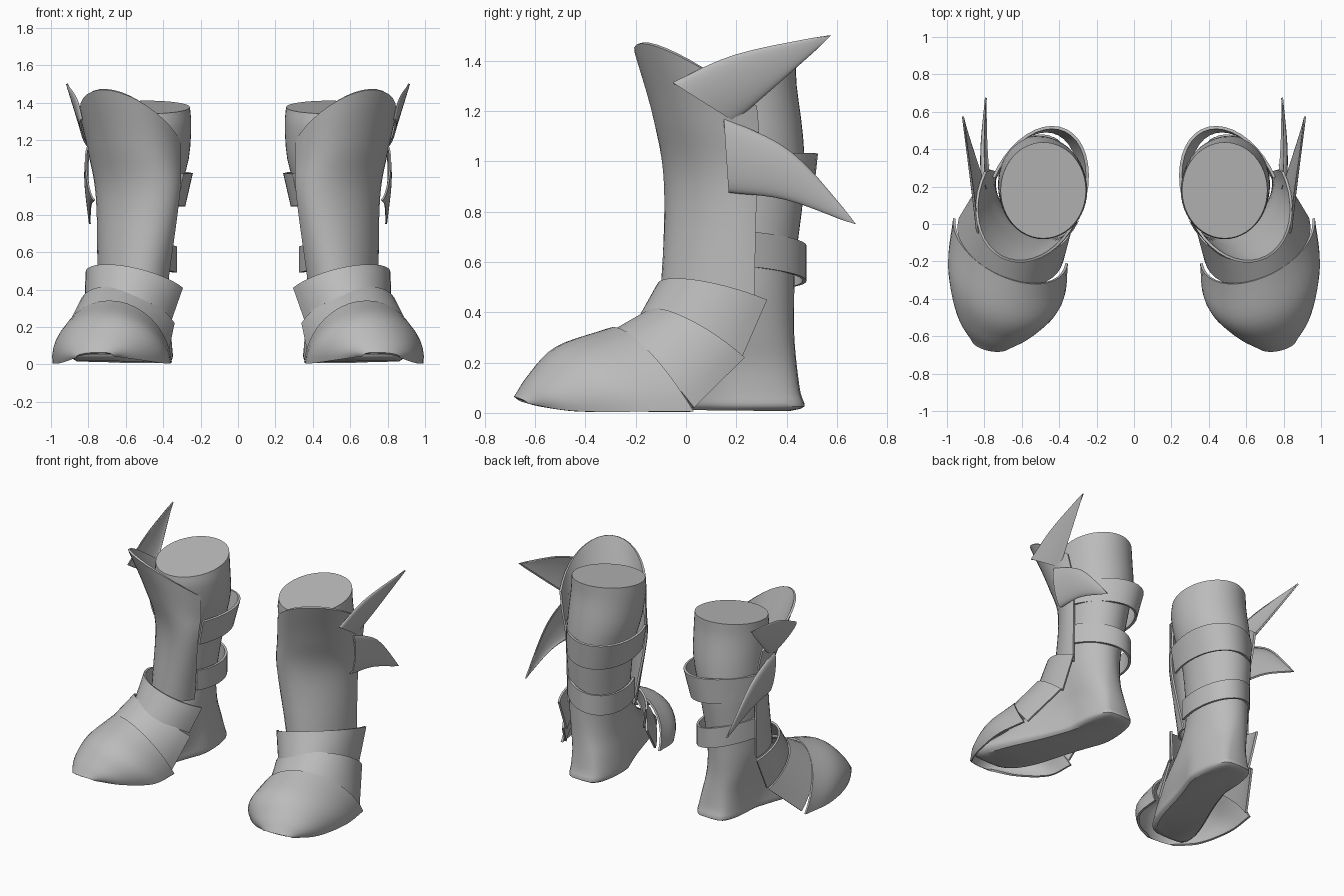
import bpy, bmesh
from math import sin, cos, pi, radians
from mathutils import Vector

old = bpy.data.objects.get("Cube")
if old:
    bpy.data.objects.remove(old)

steel = bpy.data.materials.new("grey_steel")
steel.use_nodes = True
grey = (0.5, 0.5, 0.5, 1)
steel.diffuse_color = grey
steel.node_tree.nodes["Principled BSDF"].inputs["Base Color"].default_value = grey


def spline(keys, steps):
    """Smooth rows of numbers through the key rows."""
    rows = [Vector(k) for k in keys]
    out = []
    for i in range(len(rows) - 1):
        b, c = rows[i], rows[i + 1]
        a = rows[i - 1] if i else b * 2 - c
        d = rows[i + 2] if i + 2 < len(rows) else c * 2 - b
        for s in range(steps):
            t = s / steps
            out.append(b + (c - a) * (t / 2)
                       + (a * 2 - b * 5 + c * 4 - d) * (t * t / 2)
                       + (b * 3 - a - c * 3 + d) * (t ** 3 / 2))
    return out + [rows[-1]]


def loft(name, rings, closed=False, thickness=0.0):
    """Skin a list of rings, then mirror it to the other boot."""
    bm = bmesh.new()
    rows = [[bm.verts.new(p) for p in ring] for ring in rings]
    n = len(rows[0])
    for low, high in zip(rows, rows[1:]):
        for j in range(n if closed else n - 1):
            k = (j + 1) % n
            bm.faces.new((low[j], low[k], high[k], high[j]))
    if closed:
        bm.faces.new(rows[0][::-1])
        bm.faces.new(rows[-1])
    bmesh.ops.remove_doubles(bm, verts=bm.verts, dist=0.0005)
    bmesh.ops.recalc_face_normals(bm, faces=bm.faces)
    mesh = bpy.data.meshes.new(name)
    bm.to_mesh(mesh)
    bm.free()
    mesh.materials.append(steel)
    obj = bpy.data.objects.new(name, mesh)
    bpy.context.collection.objects.link(obj)
    bpy.ops.object.select_all(action='DESELECT')
    obj.select_set(True)
    bpy.context.view_layer.objects.active = obj
    if thickness:
        solid = obj.modifiers.new("thickness", 'SOLIDIFY')
        solid.thickness = thickness
        solid.offset = 0
        bpy.ops.object.modifier_apply(modifier=solid.name)
    bpy.ops.object.shade_smooth_by_angle(angle=radians(35))
    obj.modifiers.new("other_boot", 'MIRROR').use_mirror_merge = False


def plate(name, sections, thickness=0.014, steps=5, arc=20):
    """Curved plate: each section bows from its inner end over a crest to its outer end."""
    rings = []
    keys = [a + b + c for a, b, c in sections]
    for row in spline(keys, steps):
        inner, crest, outer = (Vector(row[i:i + 3]) for i in (0, 3, 6))
        middle = (inner + outer) / 2
        rings.append([middle + (inner - middle) * cos(pi * j / arc)
                      + (crest - middle) * sin(pi * j / arc) for j in range(arc + 1)])
    loft(name, rings, thickness=thickness)


def boot_ring(row, count=48):
    """Foot outline: heel centre, radii, height, outward lean of the toes, tilt to the back."""
    cx, cy, rx, ry, z, lean, tilt = row
    power = 1 - 1.6 * lean
    ring = []
    for j in range(count):
        a = 2 * pi * j / count
        s, c = sin(a), cos(a)
        y = cy + ry * c
        width = rx * (1 - lean * c / 3 - lean * s ** 6 / 2)
        dx = width * abs(s) ** power * (1 if s > 0 else -1)
        ring.append((cx + dx + lean * max(0, 0.15 - y), y, z + tilt * c))
    return ring


# Soft inner boot, from rounded sole to filled calf
boot = [(0.505, -0.06, 0.165, 0.47, 0.012, 0.36, -0.005),
        (0.505, -0.055, 0.19, 0.525, 0.035, 0.36, -0.01),
        (0.505, -0.05, 0.19, 0.505, 0.08, 0.36, 0),
        (0.515, 0.04, 0.18, 0.4, 0.19, 0.26, 0),
        (0.535, 0.13, 0.175, 0.3, 0.31, 0.12, 0),
        (0.545, 0.18, 0.175, 0.25, 0.45, 0, 0),
        (0.54, 0.2, 0.18, 0.235, 0.6, 0, 0),
        (0.52, 0.22, 0.205, 0.25, 0.9, 0, 0),
        (0.495, 0.205, 0.232, 0.26, 1.1, 0, 0),
        (0.485, 0.18, 0.235, 0.26, 1.28, 0, 0.02),
        (0.485, 0.18, 0.228, 0.257, 1.375, 0, 0.035)]
loft("inner_boot", [boot_ring(r) for r in spline(boot, 3)], closed=True)

# Shin guard with a high rounded crest
plate("shin_guard", [
    ((0.38, 0.05, 0.44), (0.6, -0.07, 0.46), (0.74, 0.27, 0.44)),
    ((0.32, 0, 0.88), (0.59, -0.03, 0.9), (0.745, 0.28, 0.88)),
    ((0.31, 0.02, 1.06), (0.64, -0.085, 1.18), (0.77, 0.29, 1.08)),
    ((0.315, 0.02, 1.2), (0.71, -0.175, 1.47), (0.795, 0.28, 1.22))])

# Overlapping instep bands
plate("upper_instep_band", [
    ((0.3, 0.02, 0.41), (0.66, -0.065, 0.53), (0.78, 0.32, 0.45)),
    ((0.36, -0.04, 0.24), (0.68, -0.16, 0.37), (0.79, 0.22, 0.22))])
plate("lower_instep_band", [
    ((0.345, -0.05, 0.22), (0.7, -0.12, 0.41), (0.81, 0.23, 0.22)),
    ((0.385, -0.2, 0.03), (0.72, -0.3, 0.31), (0.93, 0.03, 0.02))])

# Domed toe cap
plate("toe_cap", [
    ((0.36, -0.21, 0.01), (0.69, -0.285, 0.335), (0.96, 0.03, 0.005)),
    ((0.385, -0.4, 0.005), (0.72, -0.5, 0.26), (0.985, -0.2, 0.005)),
    ((0.52, -0.56, 0.025), (0.76, -0.61, 0.15), (0.94, -0.45, 0.01)),
    ((0.67, -0.65, 0.05), (0.765, -0.675, 0.06), (0.86, -0.62, 0.04))])

# Calf straps around the back
plate("upper_strap", [
    ((0.33, 0.03, 0.85), (0.4, 0.48, 0.85), (0.74, 0.25, 0.87)),
    ((0.3, 0.03, 1.02), (0.365, 0.5, 1.03), (0.75, 0.25, 1.03))], 0.016)
plate("lower_strap", [
    ((0.37, 0.06, z), (0.43, 0.455, z + 0.01), (0.73, 0.26, z + 0.08))
    for z in (0.5, 0.64)], 0.016)

# Swept side fins ending in points
tip = (0.915, 0.575, 1.5)
plate("upper_fin", [
    ((0.83, -0.05, 1.31), (0.835, 0.07, 1.235), (0.79, 0.19, 1.16)),
    ((0.86, 0.2, 1.42), (0.868, 0.27, 1.355), (0.84, 0.34, 1.29)),
    (tip, tip, tip)], 0.01)
tip = (0.792, 0.675, 0.75)
plate("lower_fin", [
    ((0.795, 0.15, 1.17), (0.81, 0.16, 1.02), (0.765, 0.17, 0.88)),
    ((0.8, 0.42, 1.03), (0.815, 0.4, 0.95), (0.785, 0.4, 0.85)),
    (tip, tip, tip)], 0.01)
